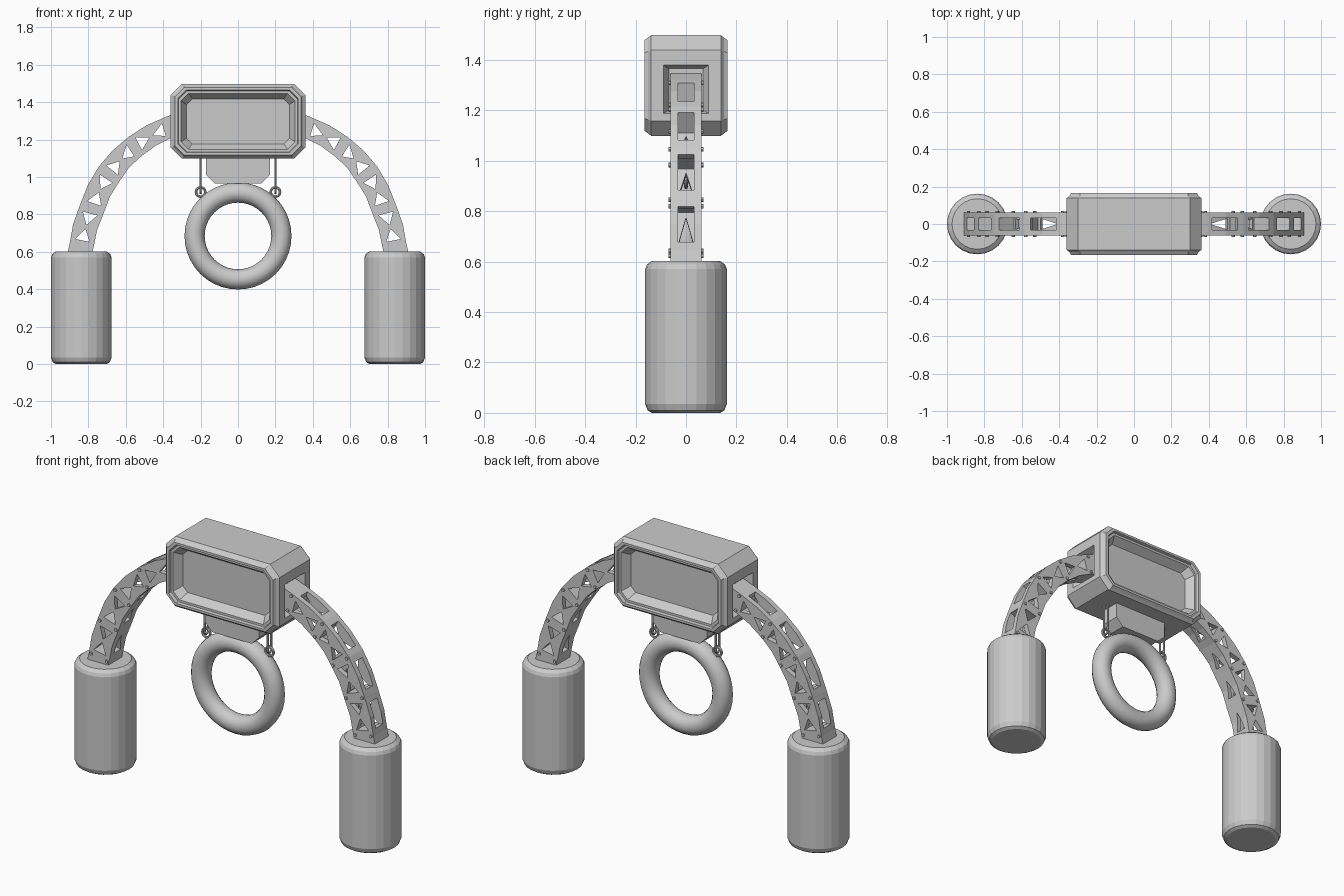
import bpy, bmesh, math
from mathutils import Vector, Matrix

cube = bpy.data.objects.get("Cube")
if cube:
    bpy.data.objects.remove(cube)


def finish(name, bm, smooth=None):
    bmesh.ops.recalc_face_normals(bm, faces=bm.faces)
    mesh = bpy.data.meshes.new(name)
    bm.to_mesh(mesh)
    bm.free()
    obj = bpy.data.objects.new(name, mesh)
    bpy.context.collection.objects.link(obj)
    if smooth:
        activate(obj)
        bpy.ops.object.shade_smooth_by_angle(angle=math.radians(smooth))
    return obj


def activate(obj):
    bpy.ops.object.select_all(action='DESELECT')
    obj.select_set(True)
    bpy.context.view_layer.objects.active = obj


def loft(bm, loops):
    """Skin a stack of matching loops and cap both ends."""
    rings = [[bm.verts.new(p) for p in loop] for loop in loops]
    n = len(rings[0])
    for a, b in zip(rings, rings[1:]):
        for i in range(n):
            j = (i + 1) % n
            bm.faces.new((a[i], a[j], b[j], b[i]))
    bm.faces.new(rings[0][::-1])
    bm.faces.new(rings[-1])


def slab(bm, outline, depth):
    """Extrude an (x, z) outline through y from -depth to +depth."""
    loft(bm, [[(x, y, z) for x, z in outline] for y in (-depth, depth)])


def cut(obj, cutter):
    cutter.hide_render = True
    mod = obj.modifiers.new("cut", 'BOOLEAN')
    mod.operation, mod.solver, mod.object = 'DIFFERENCE', 'EXACT', cutter
    activate(obj)
    bpy.ops.object.modifier_apply(modifier=mod.name)
    bpy.data.objects.remove(cutter)


def mirror_copy(obj, name):
    bm = bmesh.new()
    bm.from_mesh(obj.data)
    bm.transform(Matrix.Scale(-1, 4, (1, 0, 0)))
    bmesh.ops.reverse_faces(bm, faces=bm.faces)
    copy = obj.copy()
    copy.data = obj.data.copy()
    copy.name = name
    bm.to_mesh(copy.data)
    bm.free()
    bpy.context.collection.objects.link(copy)


def torus(bm, centre, major, minor, n, m, turn=0):
    rot = Matrix.Rotation(turn, 3, 'Z')
    grid = []
    for i in range(n):
        a = math.tau * i / n
        row = []
        for j in range(m):
            b = math.tau * j / m
            r = major + minor * math.cos(b)
            p = Vector((r * math.cos(a), minor * math.sin(b), r * math.sin(a)))
            row.append(bm.verts.new(rot @ p + Vector(centre)))
        grid.append(row)
    for i in range(n):
        for j in range(m):
            k, l = (i + 1) % n, (j + 1) % m
            bm.faces.new((grid[i][j], grid[k][j], grid[k][l], grid[i][l]))


def cylinder(bm, centre, radius, depth, sides, axis='Z'):
    rot = Matrix.Rotation(math.pi / 2, 4, 'X') if axis == 'Y' else Matrix()
    bmesh.ops.create_cone(bm, cap_ends=True, segments=sides, radius1=radius, radius2=radius,
                          depth=depth, matrix=Matrix.Translation(centre) @ rot)


# Housing with a recessed panel on both faces
HOUSE_Z = 1.298


def octagon(w, h, c, y):
    pts = [(w - c, -h), (w, c - h), (w, h - c), (w - c, h)]
    pts += [(-x, z) for x, z in reversed(pts)]
    return [(x, y, z + HOUSE_Z) for x, z in pts]


half = [(.275, .12, .03, .105), (.305, .15, .04, .15), (.318, .163, .045, .15),
        (.322, .167, .045, .165), (.337, .18, .05, .165), (.345, .19, .055, .15),
        (.36, .2, .06, .138)]
bm = bmesh.new()
loft(bm, [octagon(w, h, c, -y) for w, h, c, y in half]
     + [octagon(*s) for s in reversed(half)])
housing = finish("housing", bm)

# Tapered sockets in the housing ends
bm = bmesh.new()
for side in (-1, 1):
    loft(bm, [[(side * x, sy * w, HOUSE_Z - .015 + sz * h)
               for sy, sz in ((-1, -1), (1, -1), (1, 1), (-1, 1))]
              for x, w, h in ((.37, .095, .1), (.32, .068, .082))])
cut(housing, finish("socket_cutter", bm))

# Arm stations: (outer edge, inner edge) from the pod up to the housing
stations = [((.915, .58), (.785, .58)), ((.9, .645), (.773, .62)),
            ((.845, .85), (.715, .815)), ((.745, 1.055), (.635, .975)),
            ((.585, 1.215), (.525, 1.105)), ((.385, 1.322), (.355, 1.21)),
            ((.31, 1.35), (.31, 1.225))]
stations = [(Vector(o), Vector(i)) for o, i in stations]
bays = list(zip(stations[1:-1], stations[2:-1]))


def bay_point(bay, s, t):
    """s runs along the bay, t runs from the inner to the outer edge."""
    (o0, i0), (o1, i1) = bay
    return i0.lerp(o0, t).lerp(i1.lerp(o1, t), s)


def edge(k):
    pts = [stations[0][k]]
    for a, b in zip(stations, stations[1:]):
        if (a, b) in bays:
            push = (a[0] - a[1] + b[0] - b[1]).normalized() * .009
            pts.append((a[k] + b[k]) / 2 + push)
        pts.append(b[k])
    return pts


ARM_Y = .062
bm = bmesh.new()
slab(bm, edge(0) + edge(1)[::-1], ARM_Y)
arm = finish("left_arm", bm)

# Hollow pockets, side truss holes and underside holes
pockets, trusses, unders = bmesh.new(), bmesh.new(), bmesh.new()
for bay in bays:
    slab(pockets, [bay_point(bay, s, t) for s, t in
                   ((.16, .24), (.16, 1.3), (.84, 1.3), (.84, .24))], .032)
    for base, tip in ((.14, .45), (.86, .55)):
        slab(trusses, [bay_point(bay, s, t) for s, t in
                       ((base, .22), (base, .82), (tip, .54))], .1)
    loops = []
    for t in (-.2, .35):
        loop = []
        for s, y in ((.22, -.03), (.22, .03), (.75, 0)):
            p = bay_point(bay, s, t)
            loop.append((p.x, y, p.y))
        loops.append(loop)
    loft(unders, loops)
for name, cutter in (("pockets", pockets), ("trusses", trusses), ("unders", unders)):
    cut(arm, finish(name, cutter))
mirror_copy(arm, "right_arm")

# Bolt heads at the bay corners
bm = bmesh.new()
for o, i in stations[1:-1]:
    for t in (.1, .88):
        p = i.lerp(o, t)
        for y in (-ARM_Y, ARM_Y):
            cylinder(bm, (p.x, y, p.y), .009, .014, 8, 'Y')
bolts = finish("left_arm_bolts", bm)
mirror_copy(bolts, "right_arm_bolts")

# Weighted pods at the arm feet
bm = bmesh.new()
SIDES = 24
loft(bm, [[(.838 + r * math.cos(math.tau * i / SIDES), r * math.sin(math.tau * i / SIDES), z)
           for i in range(SIDES)]
          for r, z in ((.135, 0), (.152, .01), (.162, .035), (.162, .57), (.155, .588), (.135, .603))])
pod = finish("left_pod", bm)
mirror_copy(pod, "right_pod")

# Bracket under the housing
bm = bmesh.new()
slab(bm, [(-.17, 1.11), (-.17, 1.01), (-.125, .965), (.125, .965), (.17, 1.01), (.17, 1.11)], .055)
finish("bracket", bm)

# Hanging ring
bm = bmesh.new()
torus(bm, (0, 0, .685), .232, .054, 40, 14)
finish("hanging_ring", bm, 40)

# Hanger rods with linked loops
bm = bmesh.new()
for y in (-.016, .016):
    cylinder(bm, (.2, y, 1.02), .006, .18, 8)
torus(bm, (.2, 0, .92), .025, .007, 16, 8)
torus(bm, (.2, 0, .932), .018, .006, 16, 8, math.pi / 2)
hanger = finish("left_hanger", bm, 40)
mirror_copy(hanger, "right_hanger")
